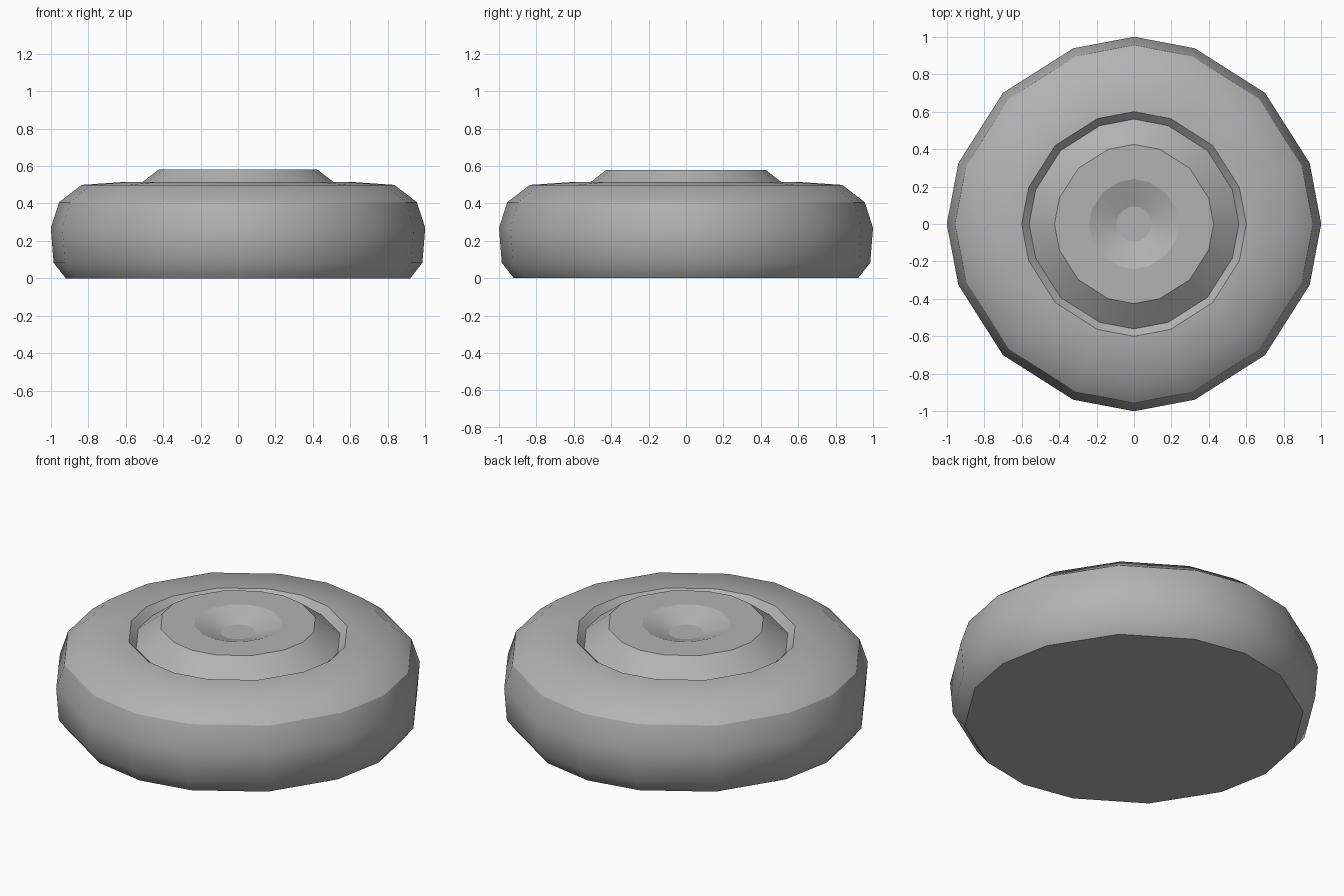
import bpy, bmesh, math

if "Cube" in bpy.data.objects:
    bpy.data.objects.remove(bpy.data.objects["Cube"])

# Sixteen-sided ring, slightly uneven: (angle, radius factor)
RING = []
for q in range(4):
    for a, f in ((0, 1.0), (19.1, 0.993), (45, 0.99), (70.9, 0.993)):
        RING.append((math.radians(q * 90 + a), f))

grey = bpy.data.materials.new("mid_grey")
grey.diffuse_color = (0.45, 0.45, 0.45, 1)
grey.use_nodes = True
grey.node_tree.nodes["Principled BSDF"].inputs["Base Color"].default_value = grey.diffuse_color


def lathe(name, profile, smooth_angle, sharp_rings=()):
    """Revolve (radius, z) points, capping both ends."""
    bm = bmesh.new()
    rings = [[bm.verts.new((r * f * math.cos(a), r * f * math.sin(a), z))
              for a, f in RING] for r, z in profile]
    n = len(RING)
    for lo, hi in zip(rings, rings[1:]):
        for i in range(n):
            j = (i + 1) % n
            bm.faces.new((lo[i], lo[j], hi[j], hi[i]))
    bm.faces.new(rings[0][::-1])
    bm.faces.new(rings[-1])
    bmesh.ops.recalc_face_normals(bm, faces=bm.faces)
    # Hard creases on chosen rings
    for k in sharp_rings:
        for i in range(n):
            bm.edges.get((rings[k][i], rings[k][(i + 1) % n])).smooth = False
    mesh = bpy.data.meshes.new(name)
    bm.to_mesh(mesh)
    bm.free()
    mesh.materials.append(grey)
    obj = bpy.data.objects.new(name, mesh)
    bpy.context.collection.objects.link(obj)
    bpy.ops.object.select_all(action='DESELECT')
    obj.select_set(True)
    bpy.context.view_layer.objects.active = obj
    bpy.ops.object.shade_smooth_by_angle(angle=math.radians(smooth_angle),
                                         keep_sharp_edges=True)
    return obj


# Rounded body, groove, raised collar and dished centre in one skin
lathe("round_body", [
    (0.92, 0.0), (0.985, 0.083), (1.0, 0.27), (0.955, 0.407), (0.835, 0.499),
    (0.60, 0.515),                    # lip of the groove
    (0.56, 0.475),                    # groove bottom
    (0.425, 0.58),                    # collar top
    (0.24, 0.58), (0.095, 0.527),     # centre dish
], 35.5, sharp_rings=(3, 8, 9))
